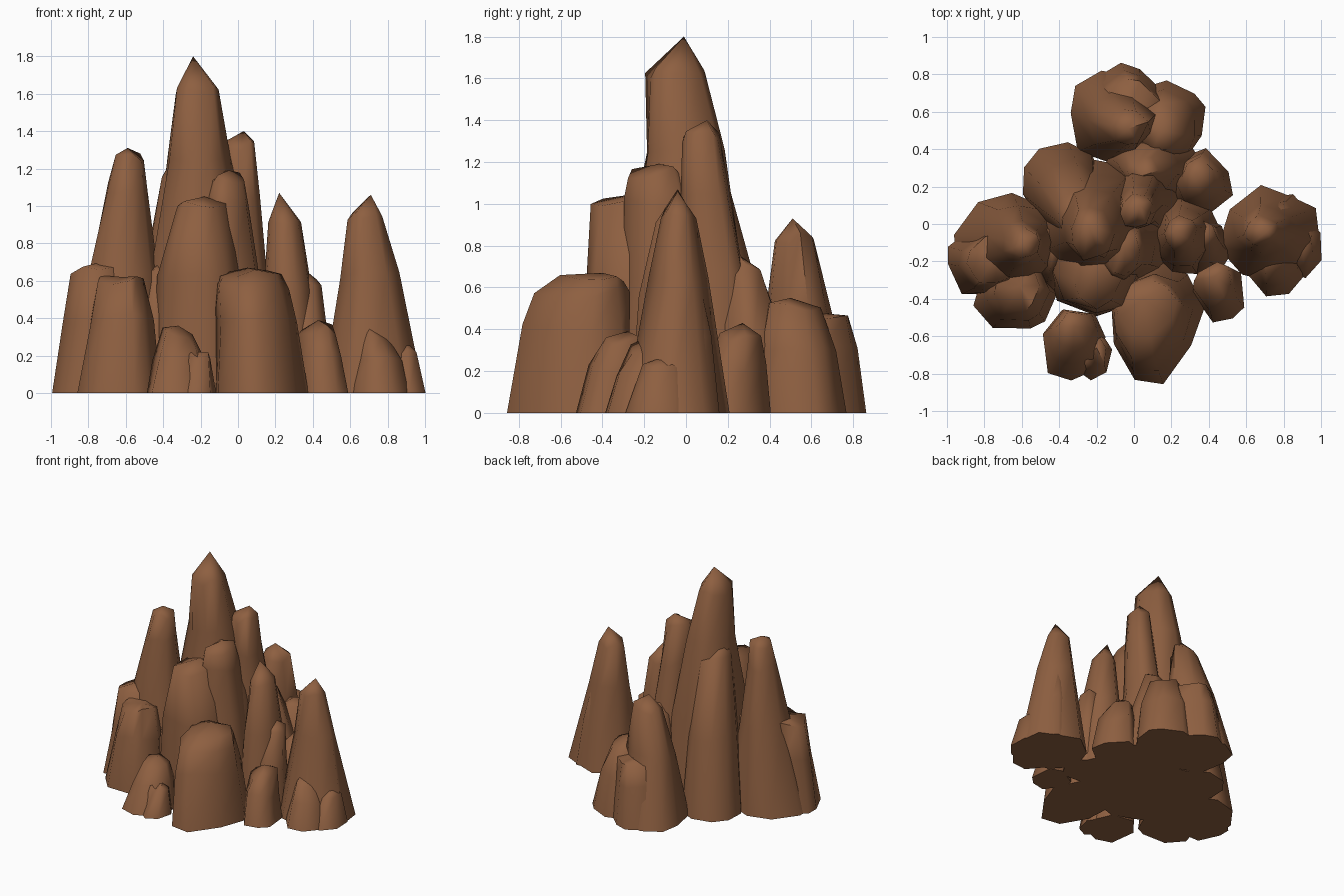
import bpy, bmesh, math, random

rock_mat = bpy.data.materials.new("brown rock")
rock_mat.diffuse_color = (0.27, 0.115, 0.052, 1)


def rock(name, rings, tip, seed, sides=9):
    """Irregular tapering column: rings are (x, y, z, rx, ry), closed by a tip point."""
    rnd = random.Random(seed)
    turn = rnd.uniform(0, 6.28)
    angles = [turn + (i + rnd.uniform(-0.25, 0.25)) * 2 * math.pi / sides for i in range(sides)]
    radii = [rnd.uniform(0.92, 1.08) for _ in range(sides)]
    bm = bmesh.new()
    loops = []
    for k, (x, y, z, rx, ry) in enumerate(rings):
        loop = []
        for a, r in zip(angles, radii):
            r *= rnd.uniform(0.94, 1.06)
            dz = 0 if k == 0 else rnd.uniform(-0.03, 0.03)
            loop.append(bm.verts.new((x + rx * r * math.cos(a), y + ry * r * math.sin(a), z + dz)))
        loops.append(loop)
    bm.faces.new(loops[0][::-1])
    for lo, hi in zip(loops, loops[1:]):
        for i in range(sides):
            j = (i + 1) % sides
            bm.faces.new((lo[i], lo[j], hi[j], hi[i]))
    top = bm.verts.new(tip)
    for i in range(sides):
        bm.faces.new((loops[-1][i], loops[-1][(i + 1) % sides], top))
    bmesh.ops.recalc_face_normals(bm, faces=bm.faces)
    me = bpy.data.meshes.new(name)
    bm.to_mesh(me)
    bm.free()
    me.materials.append(rock_mat)
    ob = bpy.data.objects.new(name, me)
    bpy.context.collection.objects.link(ob)
    bpy.ops.object.select_all(action='DESELECT')
    ob.select_set(True)
    bpy.context.view_layer.objects.active = ob
    bpy.ops.object.shade_smooth_by_angle(angle=math.radians(72))


# Central mass: main spire and its buttresses
rock("main_spire", [(-.2, 0, 0, .37, .37), (-.21, 0, .7, .27, .28), (-.22, -.01, 1.25, .165, .19),
                    (-.23, -.05, 1.62, .115, .14)], (-.24, -.01, 1.8), 1)
rock("front_buttress", [(-.18, -.2, 0, .27, .29), (-.19, -.22, .6, .22, .26),
                        (-.19, -.27, 1.0, .12, .18)], (-.18, -.22, 1.05), 2)
rock("right_buttress", [(-.06, -.12, 0, .24, .26), (-.06, -.12, .65, .16, .2),
                        (-.06, -.13, 1.0, .11, .17), (-.06, -.15, 1.15, .085, .13)],
     (-.05, -.13, 1.19), 3)
rock("back_left_buttress", [(-.4, .22, 0, .21, .23), (-.35, .14, .6, .17, .21),
                            (-.3, .05, 1.16, .12, .14)], (-.34, .0, 1.27), 4)
rock("back_right_spire", [(.02, .13, 0, .23, .25), (.02, .13, .65, .14, .16),
                          (.02, .09, 1.05, .1, .13), (.01, .07, 1.32, .085, .1)], (.03, .1, 1.4), 5)

# Left group
rock("left_spire", [(-.66, -.1, 0, .31, .27), (-.62, -.1, .65, .175, .2), (-.6, -.1, 1.1, .105, .12),
                    (-.58, -.1, 1.25, .075, .08)], (-.59, -.1, 1.31), 6)
rock("left_ledge", [(-.79, -.19, 0, .22, .2), (-.76, -.2, .4, .18, .17),
                    (-.75, -.19, .66, .14, .14)], (-.73, -.16, .7), 7)
rock("left_front_ledge", [(-.63, -.39, 0, .23, .2), (-.62, -.37, .4, .17, .17),
                          (-.62, -.34, .6, .12, .14)], (-.61, -.33, .62), 8)
rock("left_inner_ledge", [(-.44, -.17, 0, .15, .2), (-.43, -.15, .4, .12, .16),
                          (-.42, -.12, .66, .09, .11)], (-.42, -.1, .7), 9)

# Front rocks
rock("front_boulder", [(.11, -.52, 0, .25, .31), (.09, -.51, .4, .22, .26),
                       (.07, -.49, .58, .19, .22), (.06, -.44, .64, .17, .15)],
     (.05, -.4, .67), 10)
rock("front_small_rock", [(-.32, -.64, 0, .18, .2), (-.32, -.61, .2, .14, .16),
                          (-.32, -.57, .32, .08, .1)], (-.32, -.55, .36), 11, 7)
rock("front_low_rock", [(-.22, -.7, 0, .11, .13), (-.21, -.68, .19, .07, .08)],
     (-.2, -.66, .22), 12, 7)

# Inner right group
rock("inner_right_spire", [(.28, -.06, 0, .19, .2), (.27, -.06, .55, .14, .16),
                           (.25, -.05, .92, .09, .1)], (.22, -.04, 1.07), 13)
rock("inner_right_ledge", [(.38, -.13, 0, .13, .18), (.37, -.1, .35, .1, .13),
                           (.37, -.06, .6, .07, .08)], (.38, -.05, .64), 14, 7)
rock("inner_front_rock", [(.46, -.38, 0, .14, .15), (.44, -.34, .2, .12, .13),
                          (.43, -.3, .34, .1, .1)], (.43, -.28, .39), 15, 7)
rock("inner_back_rock", [(.36, .22, 0, .17, .18), (.35, .23, .22, .14, .14),
                         (.34, .25, .37, .09, .1)], (.33, .27, .43), 16, 7)

# Right group
rock("right_spire", [(.72, -.06, 0, .26, .25), (.7, -.04, .62, .15, .14),
                     (.68, -.04, .94, .09, .08)], (.71, -.04, 1.06), 17)
rock("right_ledge", [(.79, -.03, 0, .17, .2), (.77, -.02, .35, .12, .15),
                     (.75, -.02, .66, .065, .09)], (.76, -.02, .7), 18, 7)
rock("right_front_rock", [(.76, -.24, 0, .17, .16), (.75, -.21, .18, .13, .13),
                          (.73, -.17, .31, .08, .1)], (.7, -.16, .37), 19, 7)
rock("right_low_rock", [(.88, -.11, 0, .14, .17), (.89, -.1, .22, .07, .11)],
     (.9, -.1, .27), 20, 7)

# Back group
rock("back_spire", [(-.12, .57, 0, .25, .25), (-.08, .54, .5, .18, .16),
                    (-.03, .52, .83, .1, .1)], (-.03, .51, .93), 21)
rock("back_ledge", [(-.03, .62, 0, .24, .22), (-.02, .62, .3, .19, .18),
                    (-.01, .62, .46, .15, .15)], (-.02, .62, .48), 22)
rock("back_right_rock", [(.19, .54, 0, .2, .24), (.17, .53, .3, .17, .2),
                         (.15, .52, .5, .11, .13)], (.14, .5, .55), 23)
rock("back_inner_rock", [(.1, .32, 0, .25, .2), (.08, .3, .4, .16, .15),
                         (.05, .27, .68, .08, .09)], (.05, .26, .75), 24)
